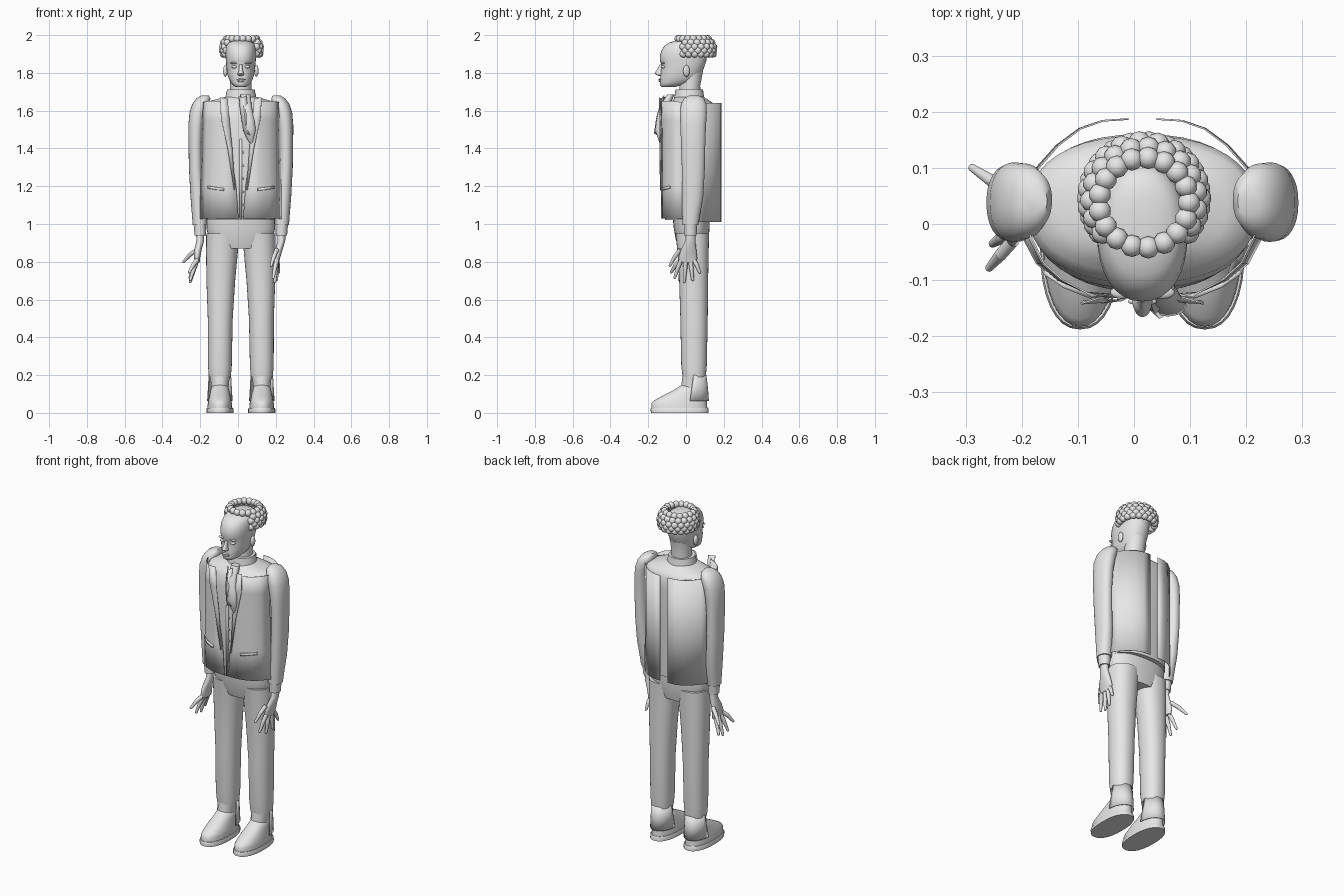
import bpy, bmesh, math
from mathutils import Vector, Matrix

C = 0.015  # body centre line in x
grey = bpy.data.materials.new("grey")
grey.diffuse_color = (0.8, 0.8, 0.8, 1)


def finish(name, bm, angle=50):
    bmesh.ops.recalc_face_normals(bm, faces=bm.faces)
    me = bpy.data.meshes.new(name)
    bm.to_mesh(me)
    bm.free()
    me.materials.append(grey)
    ob = bpy.data.objects.new(name, me)
    bpy.context.collection.objects.link(ob)
    bpy.ops.object.select_all(action='DESELECT')
    ob.select_set(True)
    bpy.context.view_layer.objects.active = ob
    bpy.ops.object.shade_smooth_by_angle(angle=math.radians(angle))
    return ob


def loft(name, rows, side=1, power=2.0, n=32):
    """Stacked rounded rings; each row is z, u, half width, front y, back y."""
    bm = bmesh.new()
    rings = []
    for z, u, rx, yf, yb in rows:
        ring = []
        for i in range(n):
            a = 2 * math.pi * i / n
            c, s = math.cos(a), math.sin(a)
            px = math.copysign(abs(c) ** (2 / power), c)
            py = math.copysign(abs(s) ** (2 / power), s)
            ring.append(bm.verts.new((C + side * u + rx * px,
                                      (yf + yb) / 2 + (yb - yf) / 2 * py, z)))
        rings.append(ring)
    for a, b in zip(rings, rings[1:]):
        for i in range(n):
            j = (i + 1) % n
            bm.faces.new((a[i], a[j], b[j], b[i]))
    bm.faces.new(rings[0])
    bm.faces.new(rings[-1])
    return finish(name, bm)


def sheet(name, rows, side=1, thick=0.003):
    """Thin cloth from rows of (u, y, z) points."""
    bm = bmesh.new()
    g = [[bm.verts.new((C + side * u, y, z)) for u, y, z in r] for r in rows]
    for a, b in zip(g, g[1:]):
        for i in range(len(a) - 1):
            bm.faces.new((a[i], a[i + 1], b[i + 1], b[i]))
    ob = finish(name, bm, 40)
    m = ob.modifiers.new("cloth", 'SOLIDIFY')
    m.thickness = thick
    m.offset = 0
    return ob


def blobs(name, items, sub=2):
    """Ellipsoids given as (centre, radii)."""
    bm = bmesh.new()
    for c, r in items:
        mat = Matrix.Translation(c) @ Matrix.Diagonal((*r, 1))
        bmesh.ops.create_icosphere(bm, subdivisions=sub, radius=1, matrix=mat)
    return finish(name, bm, 80)


def finger(name, a, b, r):
    """Tapered rod with a rounded tip, bent slightly at the middle."""
    a, b = Vector(a), Vector(b)
    mid = (a + b) / 2 + Vector((0, 0, 0.006))
    bm = bmesh.new()
    for p, q, r1, r2 in ((a, mid, r, r * 0.95), (mid, b, r * 0.95, r * 0.6)):
        d = q - p
        mat = Matrix.Translation((p + q) / 2) @ d.to_track_quat('Z', 'Y').to_matrix().to_4x4()
        bmesh.ops.create_cone(bm, cap_ends=True, segments=10, radius1=r1,
                              radius2=r2, depth=d.length, matrix=mat)
    for p, k in ((mid, 0.95), (b, 0.6)):
        bmesh.ops.create_icosphere(bm, subdivisions=2, radius=r * k,
                                   matrix=Matrix.Translation(p))
    finish(name, bm)


# Torso with waistcoat and shoulder yoke
loft("torso", [(1.02, 0, .18, -.112, .15), (1.2, 0, .182, -.118, .155),
               (1.4, 0, .19, -.12, .16), (1.55, 0, .2, -.115, .16),
               (1.615, 0, .205, -.105, .157), (1.64, 0, .195, -.085, .143),
               (1.655, 0, .15, -.068, .122), (1.668, 0, .10, -.06, .1),
               (1.68, 0, .06, -.04, .09)], power=2.3, n=40)
loft("hips", [(.87, 0, .12, -.04, .11), (.92, 0, .17, -.055, .12),
              (.98, 0, .182, -.065, .125), (1.03, 0, .18, -.07, .125)], power=2.3)
loft("collar_band", [(1.655, 0, .085, -.065, .1), (1.68, 0, .08, -.06, .095),
                     (1.712, 0, .073, -.056, .09), (1.712, 0, .066, -.045, .085)])
loft("neck", [(1.65, 0, .058, -.035, .085), (1.73, 0, .056, -.035, .075),
              (1.81, 0, .058, -.03, .09)])

# Head
loft("head", [(1.725, 0, .024, -.128, -.06), (1.733, 0, .04, -.137, -.03),
              (1.75, 0, .055, -.138, .045), (1.775, 0, .066, -.136, .07),
              (1.80, 0, .073, -.134, .085), (1.84, 0, .077, -.13, .1),
              (1.862, 0, .079, -.137, .107), (1.89, 0, .081, -.138, .11),
              (1.92, 0, .08, -.13, .11), (1.945, 0, .075, -.113, .105),
              (1.96, 0, .066, -.09, .095), (1.97, 0, .05, -.055, .08),
              (1.975, 0, .025, -.01, .05)], power=2.2)
loft("nose", [(1.784, 0, .008, -.142, -.12), (1.79, 0, .018, -.158, -.12),
              (1.798, 0, .016, -.166, -.12), (1.815, 0, .01, -.155, -.12),
              (1.845, 0, .008, -.139, -.12)], n=16)
blobs("lips", [((C, -.138, 1.765), (.026, .008, .005)),
               ((C, -.138, 1.757), (.022, .008, .006))])
blobs("eyes", [((C + s * .034, -.12, 1.832), (.016, .012, .008)) for s in (-1, 1)])
blobs("brows", [((C + s * .035, -.122, 1.852), (.023, .012, .006)) for s in (-1, 1)])
blobs("ears", [((C + s * .082, .002, 1.81), (.012, .018, .032)) for s in (-1, 1)])

# Hair curls in stacked rings, open over the forehead
curls = []
for k, (z, r, cnt) in enumerate([(1.98, .08, 17), (1.96, .094, 19), (1.938, .1, 19),
                                 (1.918, .1, 19), (1.9, .097, 19)]):
    for i in range(cnt):
        a = 2 * math.pi * (i + .5 * (k % 2)) / cnt
        if k == 0 or math.sin(a) > -.72:
            cy = .038 + .004 * min(k, 2)
            curls.append(((.018 + r * math.cos(a), cy + r * math.sin(a), z), (.02,) * 3))
blobs("hair_curls", curls)

# Cravat
loft("cravat", [(1.43, .055, .008, -.14, -.125), (1.45, .05, .018, -.148, -.122),
                (1.5, .045, .034, -.165, -.125), (1.56, .037, .034, -.155, -.115),
                (1.62, .03, .028, -.142, -.09), (1.685, .025, .026, -.1, -.06)], n=12)
sheet("cravat_fold", [[(-.012, -.1, 1.675), (.01, -.125, 1.67), (.03, -.115, 1.68)],
                      [(0, -.14, 1.58), (.02, -.155, 1.57), (.04, -.145, 1.58)],
                      [(.012, -.15, 1.5), (.03, -.168, 1.48), (.05, -.155, 1.47)]])

# Waistcoat front
sheet("placket", [[(-.006, -.123, z), (.006, -.123, z)] for z in (1.03, 1.25, 1.45)])
blobs("buttons", [((C + .012, -.125, 1.1 + .07 * i), (.006, .004, .006)) for i in range(5)])

for s, lr in ((-1, "left"), (1, "right")):
    # Jacket fronts, lapels and pockets
    rows = []
    for z, inner, k in ((1.03, .012, 1.02), (1.2, .025, 1), (1.4, .055, .98),
                        (1.55, .075, .97), (1.65, .09, .95)):
        rows.append([(inner, -.13, z), (max(.1, inner + .01), -.122, z),
                     (.15 * k, -.1, z), (.185 * k, -.07, z), (.213 * k, -.015, z - .005)])
    sheet(lr + "_jacket_front", rows, s)
    sheet(lr + "_lapel", [[(.03, -.133, 1.18), (.036, -.136, 1.18)],
                          [(.045, -.136, 1.4), (.07, -.14, 1.4)],
                          [(.06, -.138, 1.55), (.105, -.138, 1.56)],
                          [(.07, -.13, 1.665), (.11, -.142, 1.67)]], s)
    sheet(lr + "_pocket", [[(.09, -.13, z), (.14, -.11, z + .006), (.175, -.085, z + .012)]
                           for z in (1.176, 1.19)], s, .008)
    # Jacket back panel standing off the torso
    back = [(.025, .187), (.07, .184), (.11, .17), (.15, .14), (.185, .1), (.208, .06)]
    sheet(lr + "_jacket_back", [[(u * k, y, z) for u, y in back]
                                for z, k in ((1.01, 1.02), (1.3, 1), (1.64, 1))], s)

    # Sleeve and cuff
    loft(lr + "_sleeve", [(.995, .217, .038, -.018, .066), (1.05, .22, .039, -.02, .075),
                          (1.15, .229, .038, -.02, .092), (1.3, .238, .037, -.022, .1),
                          (1.42, .239, .038, -.026, .102), (1.52, .236, .042, -.03, .106),
                          (1.59, .227, .045, -.032, .11), (1.635, .212, .045, -.026, .108),
                          (1.665, .198, .037, -.01, .095), (1.68, .19, .02, .015, .068)],
         s, 2.2)
    loft(lr + "_cuff", [(.94, .215, .03, -.01, .056), (1.0, .217, .033, -.012, .06)], s)

    # Trouser leg, open back hem and sock
    loft(lr + "_trouser_leg", [(.19, .111, .058, -.018, .105), (.25, .111, .063, -.025, .11),
                               (.5, .109, .066, -.03, .115), (.7, .106, .076, -.036, .117),
                               (.85, .1, .084, -.045, .12), (.95, .095, .088, -.055, .122)],
         s, 2.2)
    hem = []
    for z, rx, y0, ry in ((.2, .058, .04, .066), (.13, .062, .03, .085), (.062, .066, .02, .1)):
        hem.append([(.111 + rx * math.cos(math.pi * i / 12),
                     y0 + ry * math.sin(math.pi * i / 12), z) for i in range(13)])
    sheet(lr + "_trouser_hem", hem, s)
    loft(lr + "_sock", [(.1, .111, .045, -.03, .09), (.165, .111, .048, -.022, .09),
                        (.2, .111, .056, -.018, .1)], s)

    # Shoe
    loft(lr + "_sole", [(0, .111, .072, -.186, .12), (.02, .111, .072, -.188, .12),
                        (.026, .111, .069, -.184, .116)], s, 2.3)
    loft(lr + "_shoe", [(.024, .111, .066, -.182, .113), (.05, .111, .064, -.183, .111),
                        (.065, .111, .061, -.17, .11), (.09, .111, .056, -.125, .105),
                        (.115, .111, .05, -.075, .1), (.14, .111, .044, -.035, .095),
                        (.15, .111, .03, -.02, .085)], s, 2.2)

# Hands: both swing slightly toward -x
tips = {
    "left": [(-.288, .1, .80), (-.255, .055, .715), (-.252, .01, .695),
             (-.252, -.035, .705), (-.258, -.078, .745)],
    "right": [(.175, -.085, .78), (.186, -.06, .715), (.195, -.01, .695),
              (.205, .035, .705), (.215, .072, .745)]}
for s, lr in ((-1, "left"), (1, "right")):
    d = .02
    loft(lr + "_hand", [(.795, .21 - s * d, .012, -.032, .054),
                        (.82, .212 - s * d, .016, -.04, .06),
                        (.86, .214 - s * d * .7, .02, -.028, .055),
                        (.91, .215, .02, -.005, .05), (.95, .215, .022, 0, .05)], s, n=20)
    x = C + s * (.211 - s * d)
    for i, t in enumerate(tips[lr]):
        y = max(-.03, min(.052, t[1] * .5 + .005))
        finger(f"{lr}_finger_{i + 1}", (x, y, .865 if i == 0 else .81), t, .012)
